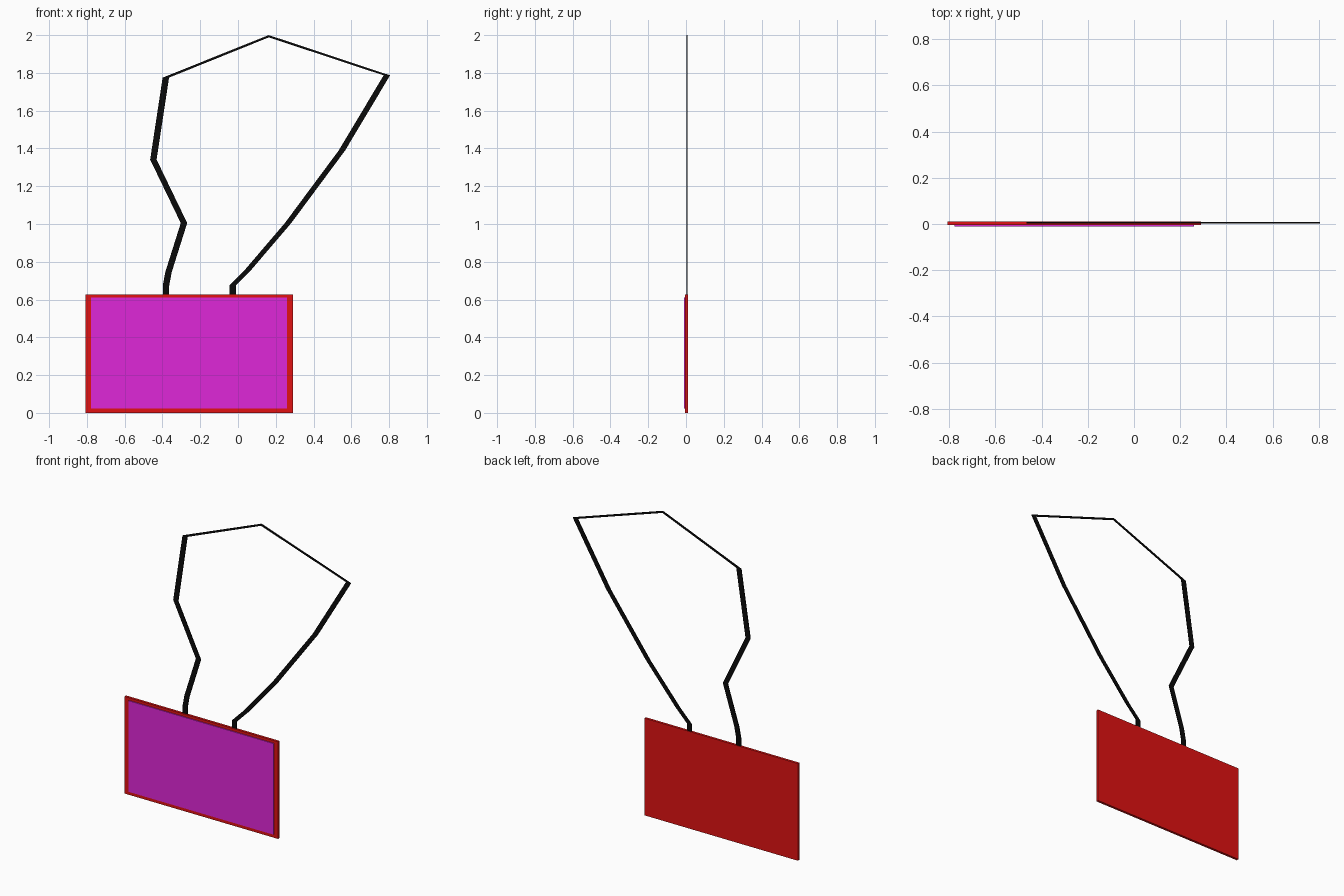
import bpy, bmesh

if "Cube" in bpy.data.objects:
    bpy.data.objects.remove(bpy.data.objects["Cube"])


def material(name, rgb):
    m = bpy.data.materials.new(name)
    m.diffuse_color = (*rgb, 1)
    m.use_nodes = True
    m.node_tree.nodes["Principled BSDF"].inputs["Base Color"].default_value = m.diffuse_color
    return m


def finish(name, bm, mat):
    bmesh.ops.recalc_face_normals(bm, faces=bm.faces)
    me = bpy.data.meshes.new(name)
    bm.to_mesh(me)
    bm.free()
    me.materials.append(mat)
    ob = bpy.data.objects.new(name, me)
    bpy.context.collection.objects.link(ob)
    return ob


def box(name, lo, hi, mat):
    bm = bmesh.new()
    bmesh.ops.create_cube(bm, size=1)
    for v in bm.verts:
        v.co = [(a + b) / 2 + c * (b - a) for a, b, c in zip(lo, hi, v.co)]
    return finish(name, bm, mat)


red = material("red", (0.75, 0.006, 0.006))
magenta = material("magenta", (0.74, 0.02, 0.69))
black = material("black", (0.003, 0.003, 0.003))

# Card holder and the raised panel on its front
box("badge_back", (-0.808, -0.005, 0), (0.29, 0.011, 0.628), red)
box("badge_panel", (-0.777, -0.011, 0.022), (0.26, -0.004, 0.611), magenta)

# Neck strap: flat ribbon through centre points (x, z), cut horizontally at each bend
path = [(-0.381, 0.62), (-0.381, 0.675), (-0.368, 0.745), (-0.286, 1.005),
        (-0.448, 1.341), (-0.382, 1.775), (0.163, 1.994), (0.788, 1.787),
        (0.55, 1.389), (0.265, 1.005), (0.053, 0.757), (-0.028, 0.675), (-0.028, 0.62)]
half, y0, y1 = 0.017, 0.002, 0.008
apex = 6
bm = bmesh.new()
rings = []
for i, (x, z) in enumerate(path):
    # outer side is left going up, top at the apex, right coming down
    dx, dz = (0, 0.006) if i == apex else (-half if i < apex else half, 0)
    rings.append([bm.verts.new(c) for c in (
        (x + dx, y0, z + dz), (x - dx, y0, z - dz),
        (x - dx, y1, z - dz), (x + dx, y1, z + dz))])
for a, b in zip(rings, rings[1:]):
    for k in range(4):
        n = (k + 1) % 4
        bm.faces.new((a[k], a[n], b[n], b[k]))
bm.faces.new(rings[0])
bm.faces.new(rings[-1])
finish("neck_strap", bm, black)
